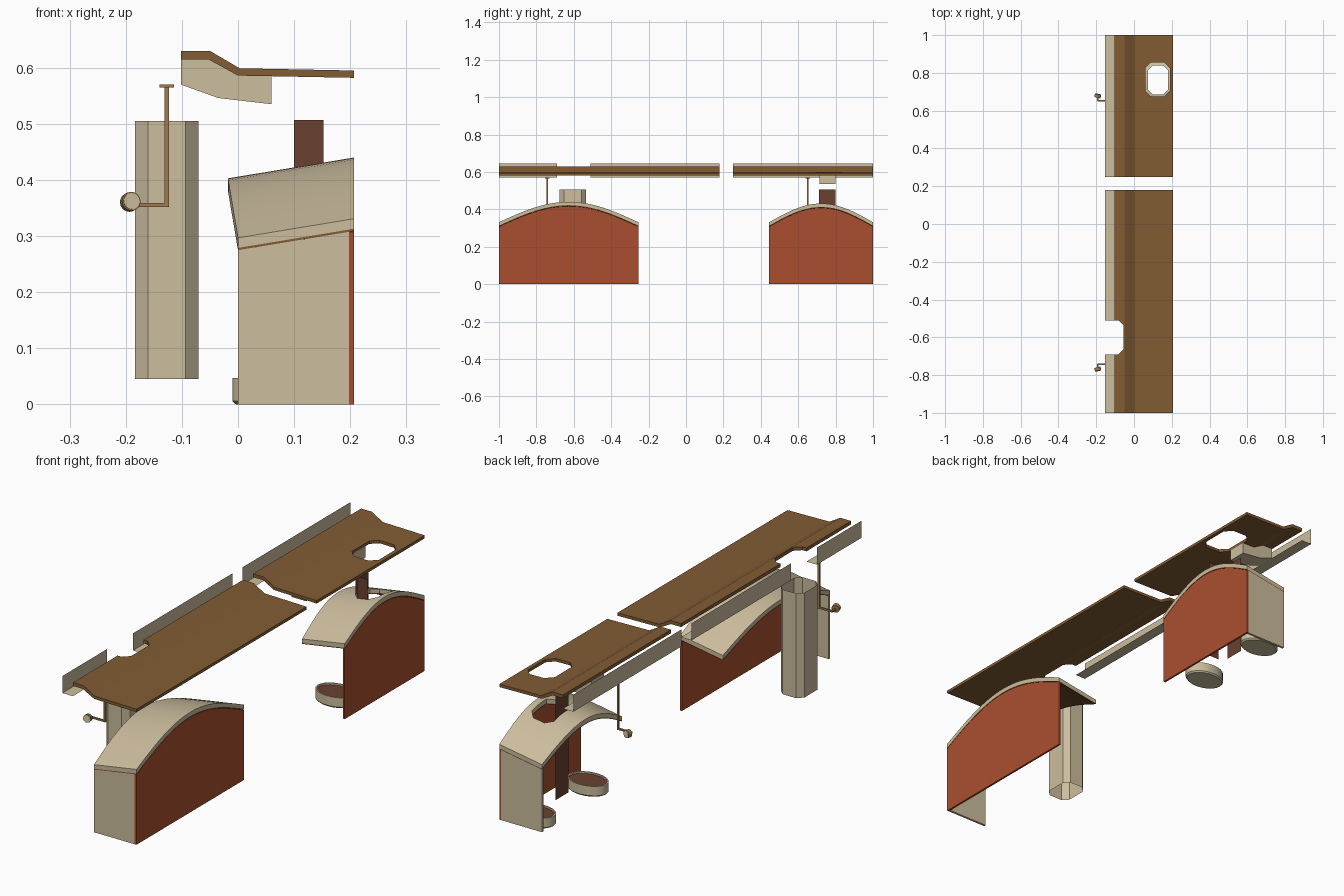
import bpy, bmesh, math
from mathutils import Vector

cube = bpy.data.objects.get("Cube")
if cube:
    bpy.data.objects.remove(cube, do_unlink=True)


def material(name, rgb):
    lin = [((c / 255 + 0.055) / 1.055) ** 2.4 for c in rgb] + [1]
    m = bpy.data.materials.new(name)
    m.use_nodes = True
    m.diffuse_color = lin
    m.node_tree.nodes["Principled BSDF"].inputs["Base Color"].default_value = lin
    return m


BEIGE = material("beige", (204, 189, 158))
WOOD = material("wood brown", (130, 93, 52))
RED = material("rust red", (170, 79, 47))
DARK = material("dark brown", (106, 65, 47))
BRASS = material("brass tan", (160, 122, 78))


def finish(name, bm, *mats):
    bmesh.ops.recalc_face_normals(bm, faces=bm.faces)
    me = bpy.data.meshes.new(name)
    bm.to_mesh(me)
    bm.free()
    for m in mats:
        me.materials.append(m)
    ob = bpy.data.objects.new(name, me)
    bpy.context.collection.objects.link(ob)
    return ob


def prism(name, points, depth, mat, caps=True):
    """Sweep a closed outline along the vector depth."""
    bm = bmesh.new()
    d = Vector(depth)
    a = [bm.verts.new(p) for p in points]
    b = [bm.verts.new(Vector(p) + d) for p in points]
    n = len(a)
    for i in range(n):
        bm.faces.new((a[i], a[(i + 1) % n], b[(i + 1) % n], b[i]))
    if caps:
        bm.faces.new(a)
        bm.faces.new(b)
    return finish(name, bm, mat)


def sheet(name, line, depth, mat):
    """Sweep an open line into a single-sided sheet."""
    bm = bmesh.new()
    d = Vector(depth)
    a = [bm.verts.new(p) for p in line]
    b = [bm.verts.new(Vector(p) + d) for p in line]
    for i in range(len(a) - 1):
        bm.faces.new((a[i], a[i + 1], b[i + 1], b[i]))
    return finish(name, bm, mat)


def box(name, x0, x1, y0, y1, z0, z1, mat):
    return prism(name, [(x0, y0, z0), (x1, y0, z0), (x1, y1, z0), (x0, y1, z0)],
                 (0, 0, z1 - z0), mat)


def octagon(x0, x1, y0, y1, z, c):
    return [(x0 + c, y0, z), (x1 - c, y0, z), (x1, y0 + c, z), (x1, y1 - c, z),
            (x1 - c, y1, z), (x0 + c, y1, z), (x0, y1 - c, z), (x0, y0 + c, z)]


def cut(ob, outline):
    """Cut a vertical opening and throw the cutter away."""
    cutter = prism("cutter", outline, (0, 0, 1), None)
    cutter.hide_render = True
    mod = ob.modifiers.new("opening", 'BOOLEAN')
    mod.operation, mod.object, mod.solver = 'DIFFERENCE', cutter, 'EXACT'
    dg = bpy.context.evaluated_depsgraph_get()
    me = bpy.data.meshes.new_from_object(ob.evaluated_get(dg))
    ob.modifiers.clear()
    ob.data = me
    bpy.data.objects.remove(cutter, do_unlink=True)


XR, SLOPE, EAVE = 0.207, 0.165, 0.331


def arch(y, y0, y1, rise):
    t = (2 * y - y0 - y1) / (y1 - y0)
    return rise * math.cos(t * math.pi / 2)


def vault(name, y0, y1, rise, top, bottom, mat, n=24):
    """Sloping arched sheet between two offsets below the outer surface."""
    bm = bmesh.new()
    rings = []
    for i in range(n + 1):
        y = y0 + (y1 - y0) * i / n
        h = arch(y, y0, y1, rise)
        ring = []
        for x, off in ((XR, top), (-SLOPE * h, top), (-SLOPE * h, bottom), (XR, bottom)):
            ring.append(bm.verts.new((x, y, EAVE + h + SLOPE * (x - XR) - off)))
        rings.append(ring)
    for a, b in zip(rings, rings[1:]):
        for k in range(4):
            bm.faces.new((a[k], a[(k + 1) % 4], b[(k + 1) % 4], b[k]))
    bm.faces.new(rings[0])
    bm.faces.new(rings[-1])
    return finish(name, bm, mat)


# Two arched stalls: cover, lining, rust side wall and one end wall
ROOF_HOLE = octagon(0.06, 0.19, 0.675, 0.855, 0, 0.03)
COVER_HOLE = octagon(0.073, 0.18, 0.685, 0.84, 0, 0.027)
smooth = []
for tag, y0, y1, rise, end in (("front", -1, -0.255, 0.109, -1), ("back", 0.445, 1, 0.1, 1)):
    cover = vault(tag + "_cover", y0, y1, rise, 0, 0.018, BEIGE)
    lining = vault(tag + "_cover_lining", y0, y1, rise, 0.018, 0.022, WOOD)
    if tag == "back":
        cut(cover, COVER_HOLE)
        cut(lining, COVER_HOLE)
    smooth += [cover, lining]
    ys = [y0 + (y1 - y0) * i / 24 for i in range(25)]
    outline = [(0.198, y, EAVE + arch(y, y0, y1, rise) - 0.0235) for y in ys]
    prism(tag + "_side_wall", outline + [(0.198, y1, 0), (0.198, y0, 0)],
          (XR - 0.198, 0, 0), RED)
    zl, zr = EAVE - 0.022 - SLOPE * XR, EAVE - 0.0235
    prism(tag + "_end_wall", [(0, end, 0), (0.198, end, 0), (0.198, end, zr), (0, end, zl)],
          (0, -0.01 * end, 0), BEIGE)

# Long upper roof in two lengths
ROOF = [(-0.102, 0.63), (-0.05, 0.63), (0.003, 0.599), (XR, 0.595),
        (XR, 0.582), (0.0, 0.586), (-0.053, 0.615), (-0.102, 0.615)]
for tag, y0, y1, hole in (("front", -1, 0.18, octagon(-0.165, -0.055, -0.69, -0.51, 0, 0.027)),
                          ("back", 0.25, 1, ROOF_HOLE)):
    roof = prism(tag + "_roof", [(x, y0, z) for x, z in ROOF], (0, y1 - y0, 0), WOOD)
    cut(roof, hole)

# Gutter runs along the roof edge
for i, (y0, y1) in enumerate(((-1, -0.69), (-0.51, 0.18), (0.25, 1))):
    sheet("gutter_%d" % (i + 1), [(-0.153, y0, 0.645), (-0.153, y0, 0.57), (-0.102, y0, 0.57)],
          (0, y1 - y0, 0), BEIGE)

# Chute under the back roof
CHUTE = [(-0.102, 0.615), (-0.053, 0.615), (0.0, 0.586), (0.06, 0.585),
         (0.06, 0.535), (-0.035, 0.546), (-0.102, 0.57)]
prism("chute", [(x, 0.715, z) for x, z in CHUTE], (0, 0.085, 0), BEIGE)

# Open eight-sided shaft, and two panels of a second shaft
prism("front_shaft", octagon(-0.184, -0.07, -0.675, -0.535, 0.045, 0.024),
      (0, 0, 0.46), BEIGE, caps=False)
sheet("shaft_panel_side", [(0.073, 0.712, 0.045), (0.073, 0.8, 0.045)], (0, 0, 0.462), DARK)
sheet("shaft_panel_front", [(0.1, 0.683, 0.045), (0.152, 0.683, 0.045)], (0, 0, 0.462), DARK)

# Shallow oval basins on the floor
for tag, cy in (("near", 0.565), ("far", 0.93)):
    bm = bmesh.new()
    rings = []
    for s, z in ((0.93, 0), (1, 0.006), (1, 0.047), (0.92, 0.047), (0.92, 0.04)):
        rings.append([bm.verts.new((0.08 + 0.09 * s * math.cos(k * math.pi / 12),
                                    cy + 0.063 * s * math.sin(k * math.pi / 12), z))
                      for k in range(24)])
    for a, b in zip(rings, rings[1:]):
        for k in range(24):
            bm.faces.new((a[k], a[(k + 1) % 24], b[(k + 1) % 24], b[k]))
    bm.faces.new(rings[0])
    bm.faces.new(rings[-1]).material_index = 1
    smooth.append(finish(tag + "_basin", bm, BEIGE, DARK))


def rod(name, p, q, r, mat, sides=16):
    p, q = Vector(p), Vector(q)
    bm = bmesh.new()
    bmesh.ops.create_cone(bm, cap_ends=True, segments=sides, radius1=r, radius2=r,
                          depth=(q - p).length)
    bm.transform((q - p).to_track_quat('Z', 'Y').to_matrix().to_4x4())
    bmesh.ops.translate(bm, vec=(p + q) / 2, verts=bm.verts)
    return finish(name, bm, mat)


# Hanging lamps: flange, drop rod, arm and tilted head
for tag, y, s in (("front", -0.742, -1), ("back", 0.652, 1)):
    box(tag + "_lamp_flange", -0.14, -0.114, y - 0.012, y + 0.012, 0.565, 0.57, BRASS)
    box(tag + "_lamp_rod", -0.131, -0.123, y - 0.004, y + 0.004, 0.352, 0.566, BRASS)
    box(tag + "_lamp_arm", -0.194, -0.123, y - 0.004, y + 0.004, 0.352, 0.359, BRASS)
    box(tag + "_lamp_elbow", -0.196, -0.188, min(y, y + s * 0.024), max(y, y + s * 0.024),
        0.354, 0.361, BRASS)
    smooth.append(rod(tag + "_lamp_head", (-0.194, y + s * 0.018, 0.36),
                      (-0.19, y + s * 0.034, 0.362), 0.017, BRASS))
    smooth.append(rod(tag + "_lamp_glass", (-0.19, y + s * 0.034, 0.362),
                      (-0.1895, y + s * 0.036, 0.3622), 0.0145, BEIGE))

# Smooth the curved parts, keeping hard edges
bpy.ops.object.select_all(action='DESELECT')
for ob in smooth:
    ob.select_set(True)
bpy.context.view_layer.objects.active = smooth[0]
bpy.ops.object.shade_smooth_by_angle(angle=math.radians(30))
